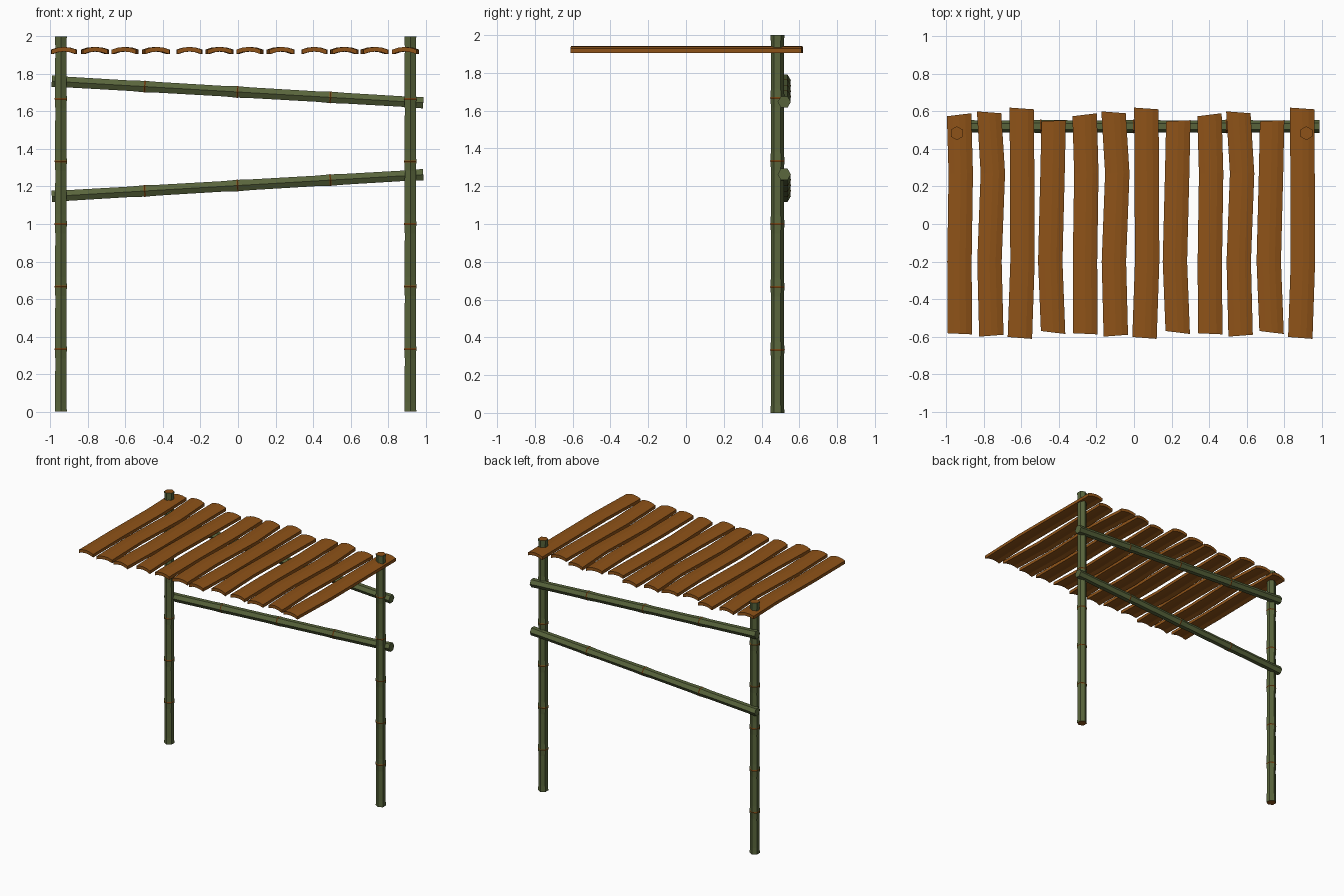
import bpy, math
from mathutils import Vector

if "Cube" in bpy.data.objects:
    bpy.data.objects.remove(bpy.data.objects["Cube"])


def material(name, rgb):
    m = bpy.data.materials.new(name)
    m.diffuse_color = (*rgb, 1)
    m.use_nodes = True
    m.node_tree.nodes["Principled BSDF"].inputs["Base Color"].default_value = m.diffuse_color
    return m


GREEN = material("bamboo_green", (0.10, 0.13, 0.045))
BROWN = material("wood_brown", (0.27, 0.085, 0.009))


def add_object(name, verts, faces, mats, indices=None):
    me = bpy.data.meshes.new(name)
    me.from_pydata(verts, [], faces)
    for m in mats:
        me.materials.append(m)
    if indices:
        me.polygons.foreach_set("material_index", indices)
    me.update()
    ob = bpy.data.objects.new(name, me)
    bpy.context.collection.objects.link(ob)
    return ob


def bamboo(name, start, end, segments, r, cap_mat):
    """Hexagonal cane, narrow between the nodes, with a thin brown ring at each node."""
    start, end = Vector(start), Vector(end)
    axis = end - start
    length = axis.length
    axis.normalize()
    u = Vector((0, 1, 0))
    v = axis.cross(u)
    step, h = length / segments, 0.005
    # (distance, radius, material of the band that follows)
    prof = [(0, r, 0)]
    for i in range(segments):
        a, b = i * step, (i + 1) * step
        prof += [(a + step * 0.15, r * 0.94, 0), (b - step * 0.15, r * 0.92, 0)]
        if i < segments - 1:
            prof += [(b - h, r, 1), (b, r * 1.06, 1), (b + h, r, 0)]
    prof.append((length, r, 0))
    verts, faces, idx = [], [], []
    for t, rad, _ in prof:
        for k in range(6):
            a = k * math.pi / 3
            verts.append(start + axis * t + (u * math.cos(a) + v * math.sin(a)) * rad)
    for i in range(len(prof) - 1):
        for k in range(6):
            n = (k + 1) % 6
            faces.append((i * 6 + k, i * 6 + 6 + k, i * 6 + 6 + n, i * 6 + n))
            idx.append(prof[i][2])
    last = (len(prof) - 1) * 6
    faces += [tuple(range(6)), tuple(last + k for k in reversed(range(6)))]
    idx += [cap_mat, cap_mat]
    return add_object(name, verts, faces, [GREEN, BROWN], idx)


# Posts and the two slanted rails behind them
bamboo("left_post", (-0.944, 0.484, 0), (-0.944, 0.484, 2), 6, 0.037, 1)
bamboo("right_post", (0.918, 0.484, 0), (0.918, 0.484, 2), 6, 0.037, 1)
bamboo("upper_rail", (-0.992, 0.52, 1.761), (0.987, 0.52, 1.646), 4, 0.035, 0)
bamboo("lower_rail", (-0.992, 0.52, 1.147), (0.987, 0.52, 1.263), 4, 0.035, 0)

# Four plank shapes: stations of (x offset, y at left edge, y at right edge)
SHAPES = {
    1: [(0.0, 0.574, 0.590), (0.009, 0.27, 0.27), (0.002, -0.2, -0.2), (0.004, -0.582, -0.588)],
    2: [(0.0, 0.600, 0.590), (0.020, 0.27, 0.27), (0.002, -0.2, -0.2), (0.012, -0.600, -0.590)],
    3: [(0.0, 0.620, 0.611), (0.002, 0.27, 0.27), (0.004, -0.2, -0.2), (-0.010, -0.602, -0.612)],
    4: [(0.0, 0.547, 0.553), (-0.006, 0.27, 0.27), (-0.018, -0.2, -0.2), (-0.003, -0.570, -0.586)],
}
WIDTH, COLS = 0.130, 4


def plank(name, x, stations):
    """Board with an arched cross-section, bent sideways along its length."""
    verts, faces = [], []
    n = 2 * (COLS + 1)
    for dx, yl, yr in stations:
        section = []
        for top in (True, False):
            for c in range(COLS + 1):
                f = c / COLS
                arch = 1 - (2 * f - 1) ** 2
                z = 1.929 + 0.014 * arch if top else 1.905 + 0.014 * arch
                section.append((x + dx + (f - 0.5) * WIDTH, yl + (yr - yl) * f, z))
        verts += section[:COLS + 1] + section[:COLS:-1]
    for s in range(len(stations) - 1):
        for k in range(n):
            m = (k + 1) % n
            faces.append((s * n + k, s * n + m, s * n + n + m, s * n + n + k))
    # end faces as quads, so the arch stays clean
    base = (len(stations) - 1) * n
    for c in range(COLS):
        q = (c, n - 1 - c, n - 2 - c, c + 1)
        faces.append(tuple(reversed(q)))
        faces.append(tuple(base + i for i in q))
    ob = add_object(name, verts, faces, [BROWN])
    ob.data.flip_normals()
    return ob


# Roof planks: centre of the back end and the shape used
CENTRES = [-0.932, -0.772, -0.598, -0.428, -0.263, -0.109,
           0.066, 0.236, 0.402, 0.556, 0.736, 0.896]
ORDER = [1, 2, 3, 4, 1, 2, 3, 4, 1, 2, 4, 3]
for i, (cx, kind) in enumerate(zip(CENTRES, ORDER), 1):
    plank(f"roof_plank_{i:02d}", cx, SHAPES[kind])

# Make every surface face outwards
import bmesh
for ob in bpy.context.collection.objects:
    bm = bmesh.new()
    bm.from_mesh(ob.data)
    bmesh.ops.recalc_face_normals(bm, faces=bm.faces)
    bm.to_mesh(ob.data)
    bm.free()
